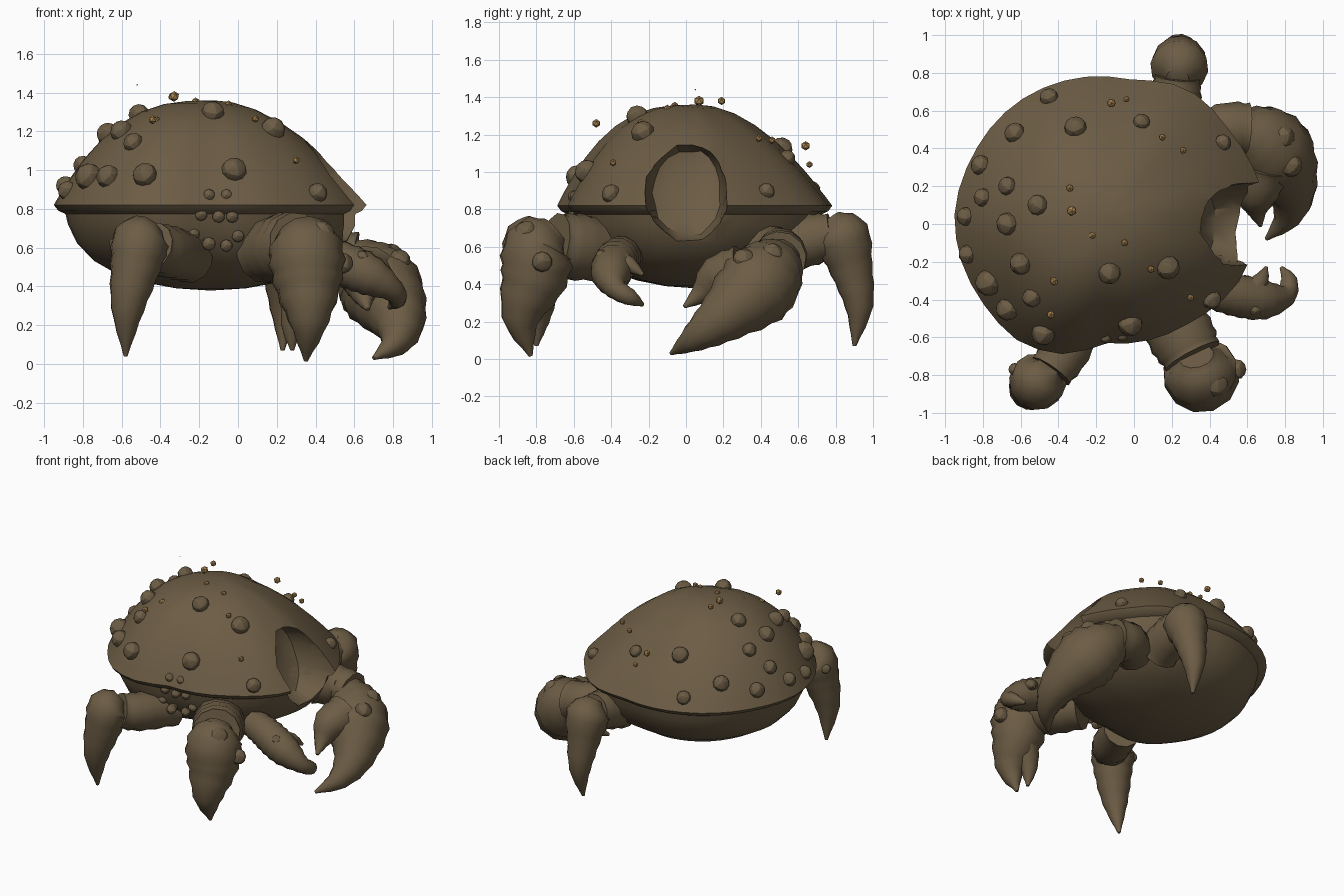
import bpy, bmesh, math, random
from mathutils import Vector, Matrix

if "Cube" in bpy.data.objects:
    bpy.data.objects.remove(bpy.data.objects["Cube"])

random.seed(4)


def material(name, rgb):
    m = bpy.data.materials.new(name)
    m.diffuse_color = (*rgb, 1)
    m.use_nodes = True
    m.node_tree.nodes["Principled BSDF"].inputs["Base Color"].default_value = m.diffuse_color
    return m


BROWN = material("mud brown", (0.150, 0.108, 0.059))
GOLD = material("dull gold", (0.40, 0.235, 0.08))


def smooth(ob, angle):
    bpy.ops.object.select_all(action='DESELECT')
    ob.select_set(True)
    bpy.context.view_layer.objects.active = ob
    bpy.ops.object.shade_smooth_by_angle(angle=math.radians(angle))


def finish(name, bm, mat, angle=40):
    bmesh.ops.recalc_face_normals(bm, faces=bm.faces)
    me = bpy.data.meshes.new(name)
    bm.to_mesh(me)
    bm.free()
    ob = bpy.data.objects.new(name, me)
    bpy.context.collection.objects.link(ob)
    me.materials.append(mat)
    if angle:
        smooth(ob, angle)
    return ob


def loft(rings):
    """Skin a list of vertex rings and close both ends."""
    bm = bmesh.new()
    vs = [[bm.verts.new(p) for p in r] for r in rings]
    n = len(vs[0])
    for a, b in zip(vs, vs[1:]):
        for i in range(n):
            bm.faces.new((a[i], a[(i + 1) % n], b[(i + 1) % n], b[i]))
    bm.faces.new(vs[0][::-1])
    bm.faces.new(vs[-1])
    return bm


# Body outline seen from above, turned into radius by angle
CX, CY = -0.14, 0.05
OUTLINE = [(-.95, .07), (-.86, .35), (-.65, .62), (-.32, .77), (0, .76), (.25, .73),
           (.35, .67), (.5, .50), (.63, .30), (.68, .18), (.64, -.1), (.56, -.30),
           (.45, -.42), (.3, -.52), (.1, -.61), (-.15, -.63), (-.4, -.69),
           (-.6, -.63), (-.8, -.42), (-.92, -.18)]
POLAR = sorted((math.atan2(y - CY, x - CX) % math.tau, math.hypot(x - CX, y - CY))
               for x, y in OUTLINE)
POLAR = [(POLAR[-1][0] - math.tau, POLAR[-1][1])] + POLAR + [(POLAR[0][0] + math.tau, POLAR[0][1])]


def radius(a):
    for (a0, r0), (a1, r1) in zip(POLAR, POLAR[1:]):
        if a0 <= a <= a1:
            return r0 + (r1 - r0) * (a - a0) / (a1 - a0)


def body_ring(t, z=None, n=40):
    """Ring at outline fraction t; without z it lies on the dome, fuller to the front left."""
    out = []
    for i in range(n):
        a = math.tau * i / n
        r = radius(a) * t
        p = 2.3 + .6 * math.cos(a - math.radians(228))
        h = .82 + .54 * (1 - t ** p) if z is None else z
        out.append((CX + r * math.cos(a), CY + r * math.sin(a), h))
    return out


# Domed shell
rings = [body_ring(t) for t in (.02, .15, .3, .45, .58, .7, .8, .88, .95, 1)]
rings += [body_ring(.97, .79), body_ring(.9, .765), body_ring(.5, .74)]
shell = finish("shell", loft(rings), BROWN, 0)

# Belly under the shell
PROFILE = [(.6, .80), (.93, .79), (.91, .72), (.85, .62), (.74, .53), (.6, .465), (.42, .42), (.22, .39), (.03, .38)]
belly = finish("belly", loft([body_ring(t, z) for t, z in PROFILE]), BROWN, 0)

bpy.context.view_layer.update()


def on_shell(x, y):
    hit, loc, nor, _ = shell.ray_cast(Vector((x, y, 3)), Vector((0, 0, -1)))
    return (loc, nor) if hit else (Vector((x, y, .8)), Vector((0, 0, 1)))


def bumps(name, items):
    """Low-poly knobs: (location, normal, radius)."""
    bm = bmesh.new()
    for loc, nor, r in items:
        rot = Vector(nor).to_track_quat('Z', 'Y').to_matrix().to_4x4()
        m = Matrix.Translation(loc) @ rot
        bmesh.ops.create_icosphere(bm, subdivisions=2, radius=r, matrix=m)
    return finish(name, bm, BROWN, 20)


# Knobs scattered over the shell
KNOBS = [(-.45, .67, .05), (-.63, .48, .057), (-.31, .51, .06), (.04, .54, .045),
         (.47, .43, .045), (-.81, .31, .055), (-.67, .2, .05), (-.8, .14, .05),
         (-.51, .1, .055), (-.89, .04, .05), (-.67, 0, .06), (-.88, -.16, .05),
         (-.6, -.21, .06), (-.77, -.31, .072), (-.54, -.39, .052), (-.67, -.45, .062),
         (-.48, -.58, .064), (-.13, -.26, .06), (.18, -.23, .064), (-.02, -.53, .065),
         (.41, -.4, .052)]
bumps("shell_knobs", [(*on_shell(x, y), r) for x, y, r in KNOBS])

# Small warts at the front of the rim
WARTS = [(-.15, -.60, .87), (-.06, -.59, .87), (-.19, -.60, .77), (-.1, -.60, .76), (-.03, -.58, .76),
         (-.23, -.57, .67), (-.16, -.55, .62), (-.06, -.54, .61), (.0, -.54, .66)]
bumps("rim_warts", [(p, (0, -1, 0), .032) for p in WARTS])

# Arched hollow cut into shell and belly on the +x side
rings = []
for x, s in [(.24, .55), (.27, .85), (.36, .98), (.55, 1.06), (1.1, 1.1)]:
    ring = []
    for i in range(20):
        a = math.tau * i / 20
        k = s * random.uniform(.95, 1.05)
        c = math.cos(a)
        y, z = .03 + (.18 if c > 0 else .25) * k * c, .89 + .265 * k * math.sin(a)
        ring.append((x + (1.12 - z) * .35, y, z))
    rings.append(ring)
cutter = finish("hollow_cutter", loft(rings), BROWN, 0)
cutter.hide_render = True
for ob in (shell, belly):
    bpy.context.view_layer.objects.active = ob
    mod = ob.modifiers.new("hollow", 'BOOLEAN')
    mod.operation, mod.object, mod.solver = 'DIFFERENCE', cutter, 'EXACT'
    bpy.ops.object.modifier_apply(modifier=mod.name)
    smooth(ob, 35)
bpy.data.objects.remove(cutter)


def limb(name, pts, n=12, steps=4, ripple=.03):
    """Tapered tube along a smooth path of (x, y, z, radius)."""
    P = [Vector(p) for p in pts]
    P = [P[0] * 2 - P[1]] + P + [P[-1] * 2 - P[-2]]
    path = []
    for i in range(1, len(P) - 2):
        a, b, c, d = P[i - 1:i + 3]
        for s in range(steps):
            t = s / steps
            path.append(.5 * (2 * b + (c - a) * t + (2 * a - 5 * b + 4 * c - d) * t * t
                              + (3 * b - a - 3 * c + d) * t ** 3))
    path.append(P[-2])
    rings, u = [], None
    for i, p in enumerate(path):
        t = (path[min(i + 1, len(path) - 1)] - path[max(i - 1, 0)]).to_3d().normalized()
        u = t.orthogonal() if u is None else u - t * u.dot(t)
        u.normalize()
        v = t.cross(u)
        r = max(p[3], .008) * (1 + ripple * (-1) ** i)
        rings.append([p.to_3d() + r * (u * math.cos(k * math.tau / n) + v * math.sin(k * math.tau / n))
                      for k in range(n)])
    return finish(name, loft(rings), BROWN, 50)


# Walking legs: thigh and pointed shin
limb("front_left_thigh", [(-.25, -.42, .55, .13), (-.36, -.66, .58, .135), (-.44, -.78, .61, .12)])
limb("front_left_shin", [(-.46, -.76, .70, .06), (-.50, -.82, .64, .145), (-.53, -.855, .5, .13),
                         (-.57, -.88, .28, .085), (-.58, -.85, .04, .01)])
limb("front_right_thigh", [(.13, -.4, .58, .16), (.25, -.59, .60, .18), (.31, -.7, .62, .16)])
limb("front_right_shin", [(.33, -.7, .68, .09), (.35, -.78, .6, .19), (.36, -.815, .43, .18),
                          (.365, -.88, .22, .105), (.35, -.83, .015, .01)], ripple=.04)
limb("front_right_spur", [(.32, -.78, .35, .1), (.28, -.79, .2, .06), (.28, -.8, .07, .01)])
limb("back_right_thigh", [(.2, .5, .6, .15), (.22, .68, .64, .14), (.23, .78, .66, .12)])
limb("back_right_shin", [(.23, .77, .75, .06), (.24, .83, .66, .15), (.24, .885, .48, .115),
                         (.24, .925, .28, .075), (.23, .9, .07, .01)])

# Large pincer
limb("large_pincer_arm", [(.35, .4, .58, .14), (.48, .5, .56, .14), (.6, .5, .54, .14)])
limb("large_pincer_claw", [(.55, .51, .55, .11), (.66, .45, .47, .19), (.75, .36, .37, .215),
                           (.83, .19, .22, .14), (.81, .04, .11, .075), (.7, -.08, .03, .01)])
limb("large_pincer_thumb", [(.68, .3, .47, .14), (.65, .17, .43, .12), (.65, .08, .35, .06), (.67, -.01, .28, .01)])

# Small pincer
limb("small_pincer_claw", [(.36, -.33, .56, .1), (.47, -.36, .54, .11), (.58, -.385, .5, .115),
                           (.69, -.40, .45, .105), (.8, -.38, .38, .06), (.82, -.3, .33, .045), (.78, -.23, .29, .01)])
limb("small_pincer_thumb", [(.6, -.38, .52, .08), (.67, -.3, .5, .045), (.7, -.23, .45, .01)])

# Knobs on the limbs
bumps("limb_knobs", [((.43, -.85, .67), (.3, -.6, .7), .07), ((.54, -.77, .52), (1, 0, .1), .055),
                     ((.79, .46, .56), (.5, .3, .8), .062), ((.83, .31, .53), (.6, 0, .8), .062),
                     ((.64, -.45, .55), (.2, -.4, .8), .035), ((-.63, -.77, .62), (-1, 0, .2), .035),
                     ((-.15, -.58, .62), (0, -1, 0), .035)])

# Gold specks on and above the shell
SPECKS = [(-.12, .64, 1.14, .025), (-.04, .66, 1.04, .018), (.15, .46, 1.17, .02), (.26, .39, 1.18, .02),
          (-.34, .19, 1.38, .022), (-.33, .07, 1.38, .028), (-.22, -.06, 1.355, .02), (-.05, -.1, 1.34, .02),
          (.09, -.24, 1.265, .02), (.3, -.39, 1.05, .02), (-.42, -.3, 1.25, .028), (-.44, -.48, 1.26, .023),
          (-.52, .05, 1.44, .004)]
bm = bmesh.new()
for x, y, z, r in SPECKS:
    bmesh.ops.create_icosphere(bm, subdivisions=1, radius=r, matrix=Matrix.Translation((x, y, z)))
finish("gold_specks", bm, GOLD, 0)
